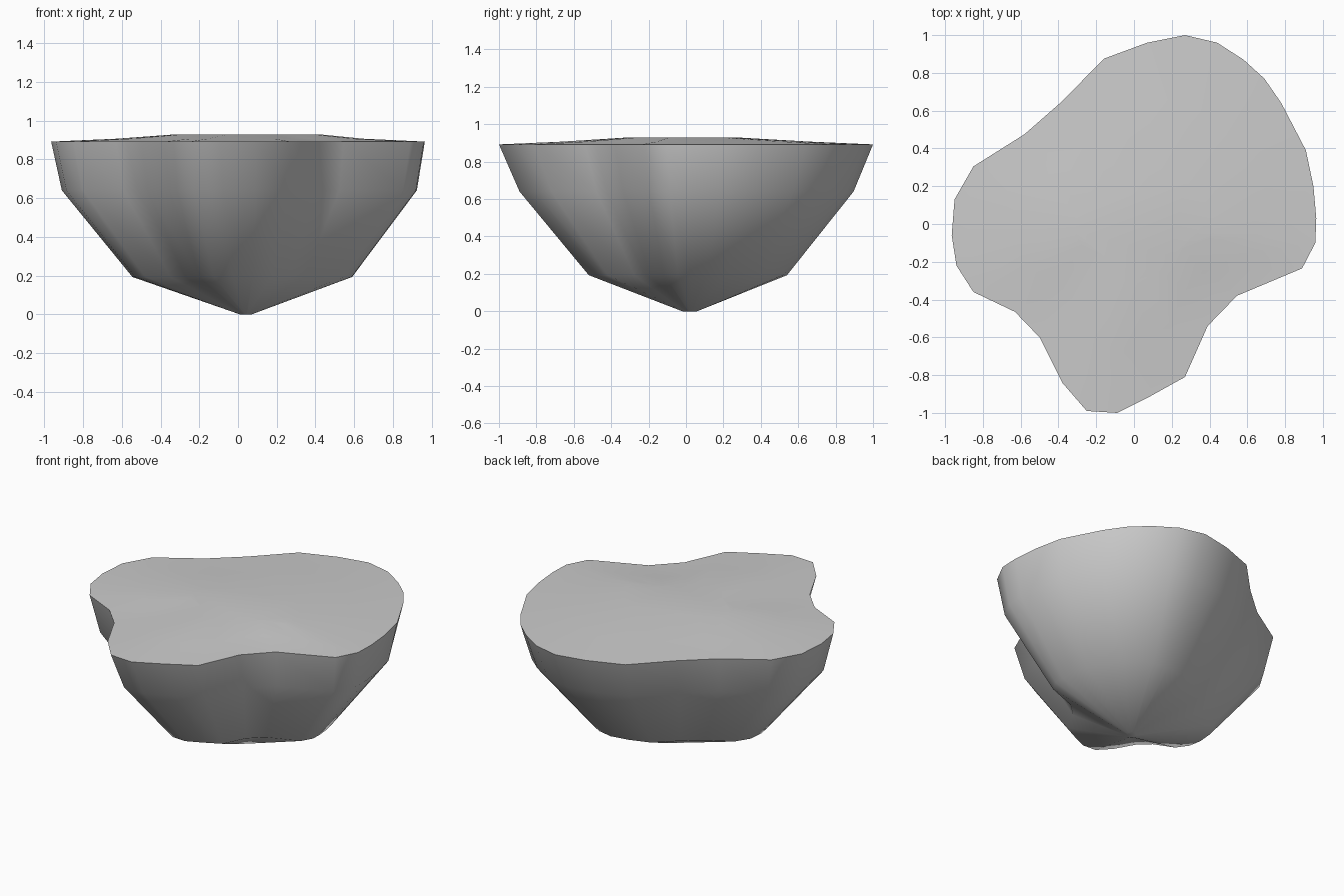
import bpy, bmesh, math

# Island outline seen from above, counted clockwise from the back
outline = [(0.27, 1.0), (0.44, 0.96), (0.58, 0.87), (0.69, 0.77), (0.78, 0.64),
           (0.91, 0.39), (0.95, 0.2), (0.965, 0.03), (0.96, -0.1), (0.89, -0.235),
           (0.545, -0.38), (0.39, -0.54), (0.27, -0.81), (0.09, -0.91), (-0.09, -1.0),
           (-0.25, -0.99), (-0.38, -0.84), (-0.5, -0.6), (-0.63, -0.465), (-0.85, -0.36),
           (-0.94, -0.22), (-0.965, -0.06), (-0.95, 0.13), (-0.85, 0.305), (-0.58, 0.475),
           (-0.38, 0.65), (-0.16, 0.875), (0.07, 0.96)]

# Levels from bottom tip to raised top: scale x, scale y, offset x, offset y, z
levels = [(0.032, 0.04, 0.04, 0.02, 0.0),
          (0.588, 0.53, 0.022, 0.01, 0.193),
          (0.95, 0.893, 0.007, 0.003, 0.64),
          (1.0, 1.0, 0.0, 0.0, 0.892),
          (0.66, 0.66, 0.01, 0.0, 0.907),
          (0.38, 0.28, 0.05, -0.02, 0.93)]

bm = bmesh.new()
rings = [[bm.verts.new((x * sx + ox, y * sy + oy, z)) for x, y in outline]
         for sx, sy, ox, oy, z in levels]
n = len(outline)
for lo, hi in zip(rings, rings[1:]):
    for i in range(n):
        j = (i + 1) % n
        bm.faces.new((lo[i], lo[j], hi[j], hi[i]))
bm.faces.new(rings[0])
bm.faces.new(rings[-1])
bmesh.ops.recalc_face_normals(bm, faces=bm.faces[:])

# Floating rock body
mesh = bpy.data.meshes.new("floating_rock")
bm.to_mesh(mesh)
bm.free()
rock = bpy.data.objects.new("floating_rock", mesh)
bpy.context.collection.objects.link(rock)
bpy.context.view_layer.objects.active = rock
rock.select_set(True)
bpy.ops.object.shade_smooth_by_angle(angle=math.radians(50))
